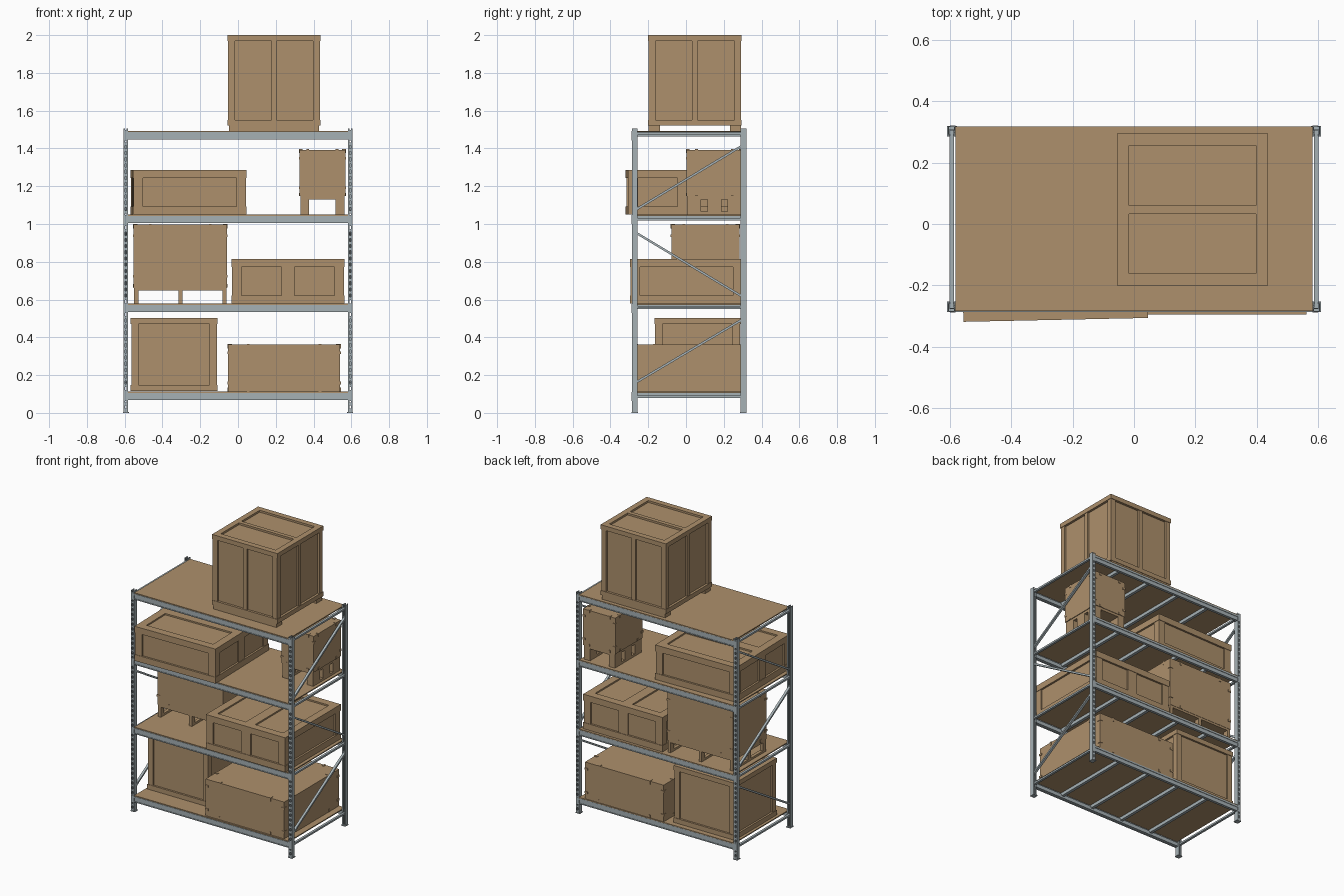
import bpy, bmesh, math
from mathutils import Vector, Matrix

if "Cube" in bpy.data.objects:
    bpy.data.objects.remove(bpy.data.objects["Cube"])


def material(name, color):
    m = bpy.data.materials.new(name)
    m.diffuse_color = (*color, 1)
    m.use_nodes = True
    m.node_tree.nodes["Principled BSDF"].inputs["Base Color"].default_value = m.diffuse_color
    return m


WOOD = material("plywood", (0.42, 0.28, 0.15))
STEEL = material("galvanised_steel", (0.38, 0.44, 0.46))


def box(bm, x0, x1, y0, y1, z0, z1):
    m = Matrix.Translation(((x0 + x1) / 2, (y0 + y1) / 2, (z0 + z1) / 2))
    m = m @ Matrix.Diagonal((x1 - x0, y1 - y0, z1 - z0, 1))
    bmesh.ops.create_cube(bm, size=1, matrix=m)


def bar(bm, a, b, w, h):
    """Rectangular bar between two points."""
    a, b = Vector(a), Vector(b)
    rot = (b - a).to_track_quat('Z', 'X').to_matrix().to_4x4()
    m = Matrix.Translation((a + b) / 2) @ rot @ Matrix.Diagonal((w, h, (b - a).length, 1))
    bmesh.ops.create_cube(bm, size=1, matrix=m)


def finish(bm, name, mat, turn=0.0):
    if turn:
        xs = [v.co for v in bm.verts]
        c = sum(xs, Vector()) / len(xs)
        bmesh.ops.rotate(bm, verts=bm.verts, cent=c, matrix=Matrix.Rotation(turn, 3, 'Z'))
    me = bpy.data.meshes.new(name)
    bm.to_mesh(me)
    bm.free()
    me.materials.append(mat)
    ob = bpy.data.objects.new(name, me)
    bpy.context.collection.objects.link(ob)
    return ob


# ---------- rack ----------
LEVELS = (0.107, 0.573, 1.044, 1.488)
Y0, Y1 = -0.287, 0.319

# perforated channel uprights with foot plates
for sx, xn in ((-1, "left"), (1, "right")):
    for yo, sy, yn in ((Y0, 1, "front"), (Y1, -1, "back")):
        bm = bmesh.new()

        def part(u0, u1, v0, v1, z0, z1):
            xa, xb = sorted((sx * (0.607 - u0), sx * (0.607 - u1)))
            ya, yb = sorted((yo + sy * v0, yo + sy * v1))
            box(bm, xa, xb, ya, yb, z0, z1)

        t, w, d = 0.003, 0.024, 0.03
        part(0, 0.008, 0, t, 0.004, 1.505)            # web strips beside the holes
        part(w - 0.008, w, 0, t, 0.004, 1.505)
        for i in range(46):                            # web between the holes
            z = 0.006 + i * 0.0328
            part(0.008, w - 0.008, 0, t, z, z + 0.016)
        part(0, t, t, d, 0.004, 1.505)                 # channel sides
        part(w - t, w, t, d, 0.004, 1.505)
        part(t, 0.008, d - t, d, 0.004, 1.505)         # return lips
        part(w - 0.008, w - t, d - t, d, 0.004, 1.505)
        part(-0.003, w + 0.006, -0.001, d + 0.004, 0, 0.005)
        finish(bm, f"upright_{yn}_{xn}", STEEL)

# side bracing
for sx, xn in ((-1, "left"), (1, "right")):
    bm = bmesh.new()
    x = sx * 0.595
    for za, zb in ((0.155, 0.50), (0.96, 0.61), (1.07, 1.42)):
        bar(bm, (x, Y0 + 0.012, za), (x, Y1 - 0.012, zb), 0.012, 0.016)
    for z in (0.085, 0.56, 1.025, 1.478):
        bar(bm, (x, Y0 + 0.012, z), (x, Y1 - 0.012, z), 0.012, 0.016)
    finish(bm, f"side_bracing_{xn}", STEEL)

# stepped beams, cross supports and decks
for n, z in enumerate(LEVELS, 1):
    bm = bmesh.new()
    for yo, sy in ((Y0, 1), (Y1, -1)):
        def beam(v0, v1, z0, z1, x=0.588):
            ya, yb = sorted((yo + sy * v0, yo + sy * v1))
            box(bm, -x, x, ya, yb, z0, z1)
        beam(0.003, 0.022, z - 0.037, z - 0.012)
        beam(0.0, 0.014, z - 0.012, z - 0.001)
        beam(0.0, 0.004, z - 0.040, z - 0.034)
        for sx in (-1, 1):                             # end connector plates
            xa, xb = sorted((sx * 0.583, sx * 0.6))
            ya, yb = sorted((yo - sy * 0.002, yo + sy * 0.001))
            box(bm, xa, xb, ya, yb, z - 0.045, z + 0.004)
    finish(bm, f"shelf_beams_{n}", STEEL)
    bm = bmesh.new()
    for x in (-0.36, -0.12, 0.12, 0.36):
        box(bm, x - 0.01, x + 0.01, Y0 + 0.015, Y1 - 0.015, z - 0.024, z - 0.002)
    finish(bm, f"shelf_supports_{n}", STEEL)
    bm = bmesh.new()
    box(bm, -0.583, 0.583, Y0 + 0.003, Y1 - 0.001, z - 0.002, z + 0.005)
    finish(bm, f"shelf_deck_{n}", WOOD)


# ---------- framed crates ----------
def crate(name, X, Y, Z, w, d=0.01, mid_x=0, mid_y=0, top_axis=None, mw=0.05, skids=False, turn=0.0):
    """Recessed core plus edge boards; mid_x / mid_y put a stile on the front+back / side faces."""
    bm = bmesh.new()
    (x0, x1), (y0, y1), (z0, z1) = X, Y, Z
    if skids:
        for a, b in ((y0, y0 + 0.06), (y1 - 0.06, y1)):
            box(bm, x0 + 0.005, x1 - 0.005, a, b, z0, z0 + 0.028)
        z0 += 0.028
    h = w * 0.85
    box(bm, x0 + d, x1 - d, y0 + d, y1 - d, z0 + 0.002, z1 - d)
    for xa, xb in ((x0, x0 + w), (x1 - w, x1)):
        for ya, yb in ((y0, y0 + w), (y1 - w, y1)):
            box(bm, xa, xb, ya, yb, z0 + h, z1 - h)
    cx, cy, m = (x0 + x1) / 2, (y0 + y1) / 2, mw / 2
    # base and lid rims stand slightly proud
    e = 0.003
    for za, zb in ((z0, z0 + h), (z1 - h, z1)):
        for ya, yb in ((y0 - e, y0 + w), (y1 - w, y1 + e)):
            box(bm, x0 - e, x1 + e, ya, yb, za, zb)
        for xa, xb in ((x0 - e, x0 + w), (x1 - w, x1 + e)):
            box(bm, xa, xb, y0 + w, y1 - w, za, zb)
    if mid_x:
        for ya, yb in ((y0, y0 + 2 * d), (y1 - 2 * d, y1)):
            box(bm, cx - m, cx + m, ya, yb, z0 + h, z1 - h)
    if mid_y:
        for xa, xb in ((x0, x0 + 2 * d), (x1 - 2 * d, x1)):
            box(bm, xa, xb, cy - m, cy + m, z0 + h, z1 - h)
    if top_axis == 'X':
        box(bm, x0 + w, x1 - w, cy - m, cy + m, z1 - 2 * d, z1)
    elif top_axis == 'Y':
        box(bm, cx - m, cx + m, y0 + w, y1 - w, z1 - 2 * d, z1)
    finish(bm, name, WOOD, turn)


crate("top_large_crate", (-0.052, 0.434), (-0.198, 0.292), (1.493, 2.0), 0.036, 0.013,
      mid_x=1, mid_y=1, top_axis='X', mw=0.028, skids=True)
crate("upper_flat_crate", (-0.56, 0.036), (-0.31, 0.276), (1.05, 1.285), 0.05,
      mid_y=1, top_axis='X', mw=0.07, turn=math.radians(1.2))
crate("middle_flat_crate", (-0.032, 0.56), (-0.293, 0.3), (0.58, 0.815), 0.05,
      mid_x=1, top_axis='Y', mw=0.07)
crate("bottom_tall_crate", (-0.565, -0.112), (-0.163, 0.285), (0.115, 0.503), 0.038)


# ---------- clipped plywood boxes ----------
def plywood_box(name, X, Y, Z, clip=0.03):
    bm = bmesh.new()
    (x0, x1), (y0, y1), (z0, z1) = X, Y, Z
    box(bm, x0, x1, y0, y1, z0, z1)
    p, c = 0.003, 0.007

    def reach(lo, hi, s):
        return (lo - p, lo + clip * 0.7) if s < 0 else (hi - clip * 0.7, hi + p)

    def spots(lo, hi):
        return [lo + (hi - lo) * f for f in (0.18, 0.82)]

    for s in (-1, 1):
        for t in (-1, 1):
            rx, ry, rz = reach(x0, x1, s), reach(y0, y1, t), reach(z0, z1, t)
            ry2 = reach(y0, y1, s)
            bottom = t < 0
            if bottom:
                rz = (z0 + 0.001, rz[1])
            for k in spots(z0, z1):
                box(bm, *rx, *ry, k - c, k + c)
            for k in spots(y0, y1):
                box(bm, *rx, k - c, k + c, *rz)
            for k in spots(x0, x1):
                box(bm, k - c, k + c, *ry2, *rz)
    finish(bm, name, WOOD)


def pallet(name, X, Y, Z, rows_x, rows_y, bw):
    """Top boards, blocks, and bottom runners along y."""
    bm = bmesh.new()
    (x0, x1), (y0, y1), (z0, z1) = X, Y, Z
    t = (z1 - z0) * 0.17
    xs = [x0 + (x1 - x0 - bw) * i / (rows_x - 1) for i in range(rows_x)]
    ys = [y0 + (y1 - y0 - bw * 1.6) * i / (rows_y - 1) for i in range(rows_y)]
    box(bm, x0, x1, y0, y1, z1 - t, z1)
    for x in xs:
        box(bm, x, x + bw, y0, y1, z0, z0 + t)
        for y in ys:
            box(bm, x, x + bw, y, y + bw * 1.6, z0 + t, z1 - t)
    finish(bm, name, WOOD)


plywood_box("bottom_wide_box", (-0.052, 0.541), (-0.275, 0.315), (0.113, 0.363))
plywood_box("middle_pallet_box", (-0.553, -0.058), (-0.078, 0.284), (0.662, 0.998))
pallet("middle_box_pallet", (-0.55, -0.06), (-0.076, 0.282), (0.579, 0.662), 3, 3, 0.022)
plywood_box("upper_pallet_box", (0.325, 0.568), (0.003, 0.297), (1.147, 1.393), 0.024)
pallet("upper_box_pallet", (0.33, 0.563), (0.006, 0.294), (1.05, 1.147), 2, 3, 0.046)
